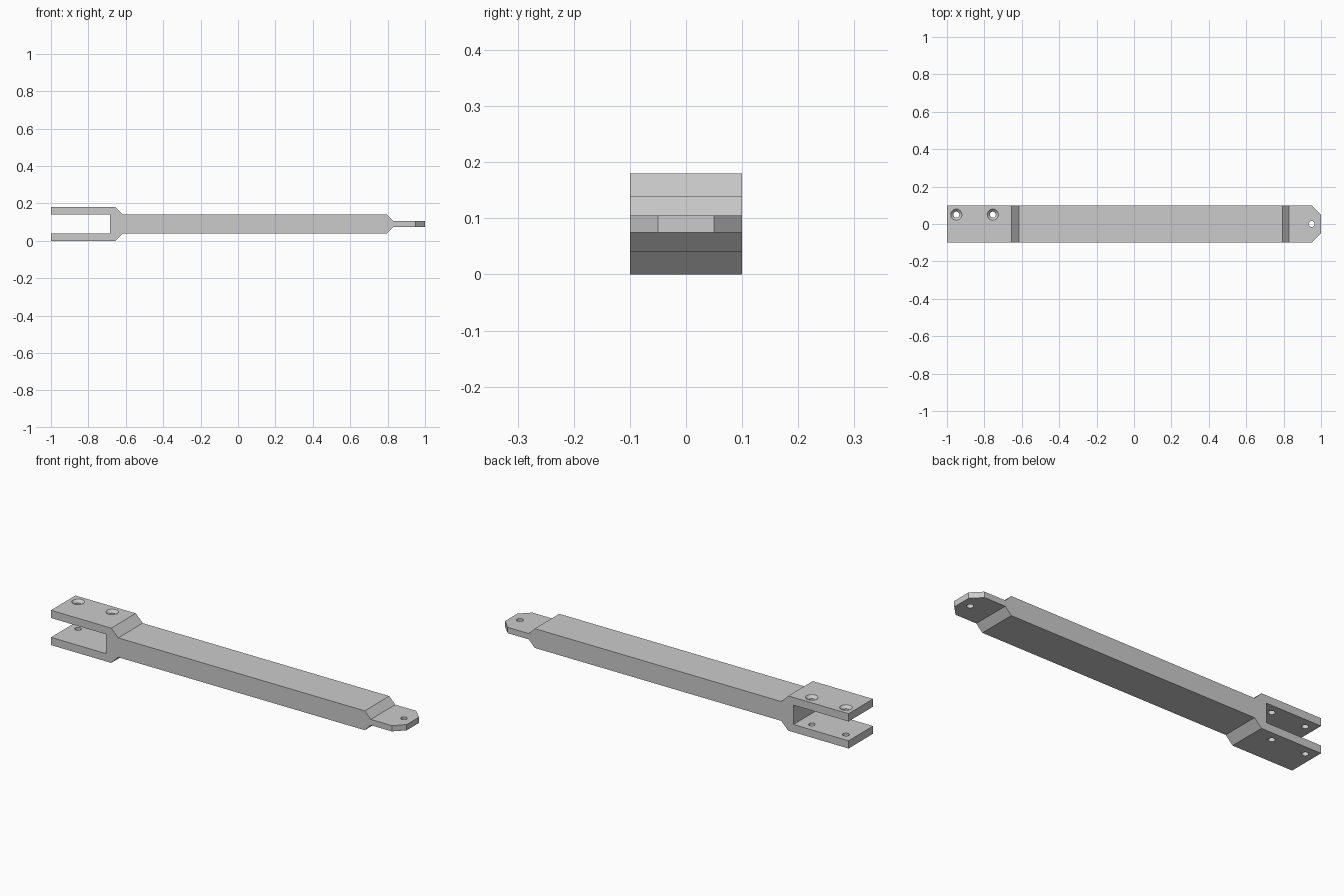
import bpy, bmesh
from mathutils import Vector, Matrix

cube = bpy.data.objects.get("Cube")
if cube:
    bpy.data.objects.remove(cube, do_unlink=True)

HALF_WIDTH = 0.1
MID = 0.09  # height of the mirror plane of the side profile

steel = bpy.data.materials.new("grey_steel")
steel.use_nodes = True
colour = (0.6, 0.6, 0.6, 1)
steel.diffuse_color = colour
steel.node_tree.nodes["Principled BSDF"].inputs["Base Color"].default_value = colour


def add_object(name, bm):
    bmesh.ops.recalc_face_normals(bm, faces=bm.faces)
    mesh = bpy.data.meshes.new(name)
    bm.to_mesh(mesh)
    bm.free()
    obj = bpy.data.objects.new(name, mesh)
    bpy.context.collection.objects.link(obj)
    return obj


def hole_cutter(name, x, y, bottom, top, r_bottom, r_top):
    bm = bmesh.new()
    bmesh.ops.create_cone(bm, cap_ends=True, segments=24, radius1=r_bottom,
                          radius2=r_top, depth=top - bottom,
                          matrix=Matrix.Translation((x, y, (top + bottom) / 2)))
    obj = add_object(name, bm)
    obj.hide_render = True
    return obj


# Upper half of the side profile as (x, height above the middle), slot to tip
half = [(-0.685, 0.05), (-1, 0.05), (-1, 0.09), (-0.655, 0.09), (-0.615, 0.05),
        (0.795, 0.05), (0.83, 0.015), (1, 0.015)]
profile = half + [(x, -h) for x, h in reversed(half)]

# Forked arm: profile extruded across the width
bm = bmesh.new()
face = bm.faces.new([bm.verts.new((x, -HALF_WIDTH, MID + h)) for x, h in profile])
extruded = bmesh.ops.extrude_face_region(bm, geom=[face])["geom"]
bmesh.ops.translate(bm, vec=(0, 2 * HALF_WIDTH, 0),
                    verts=[v for v in extruded if isinstance(v, bmesh.types.BMVert)])

# Clipped corners of the tongue
for side in (-1, 1):
    cut = bmesh.ops.bisect_plane(bm, geom=bm.verts[:] + bm.edges[:] + bm.faces[:],
                                 plane_co=Vector((1, side * 0.05, 0)),
                                 plane_no=Vector((1, side, 0)), clear_outer=True)
    edges = [e for e in cut["geom_cut"] if isinstance(e, bmesh.types.BMEdge)]
    bmesh.ops.holes_fill(bm, edges=edges)
arm = add_object("forked_arm", bm)
arm.data.materials.append(steel)

# Bolt holes through the fork, countersunk on top, and the tongue pin hole
cutters = [hole_cutter("pin_hole", 0.95, 0, 0, 0.2, 0.016, 0.016)]
for x in (-0.95, -0.755):
    cutters.append(hole_cutter("bolt_hole", x, 0.05, -0.05, 0.25, 0.016, 0.016))
    cutters.append(hole_cutter("countersink", x, 0.05, 0.164, 0.184, 0.014, 0.034))
for cutter in cutters:
    mod = arm.modifiers.new(cutter.name, "BOOLEAN")
    mod.operation = "DIFFERENCE"
    mod.solver = "EXACT"
    mod.object = cutter

# Bake the cuts and drop the helpers
graph = bpy.context.evaluated_depsgraph_get()
baked = bpy.data.meshes.new_from_object(arm.evaluated_get(graph))
arm.modifiers.clear()
arm.data = baked
for cutter in cutters:
    bpy.data.objects.remove(cutter, do_unlink=True)

# Smooth hole walls, crisp edges elsewhere
bpy.ops.object.select_all(action="DESELECT")
arm.select_set(True)
bpy.context.view_layer.objects.active = arm
bpy.ops.object.shade_smooth_by_angle(angle=0.5)
